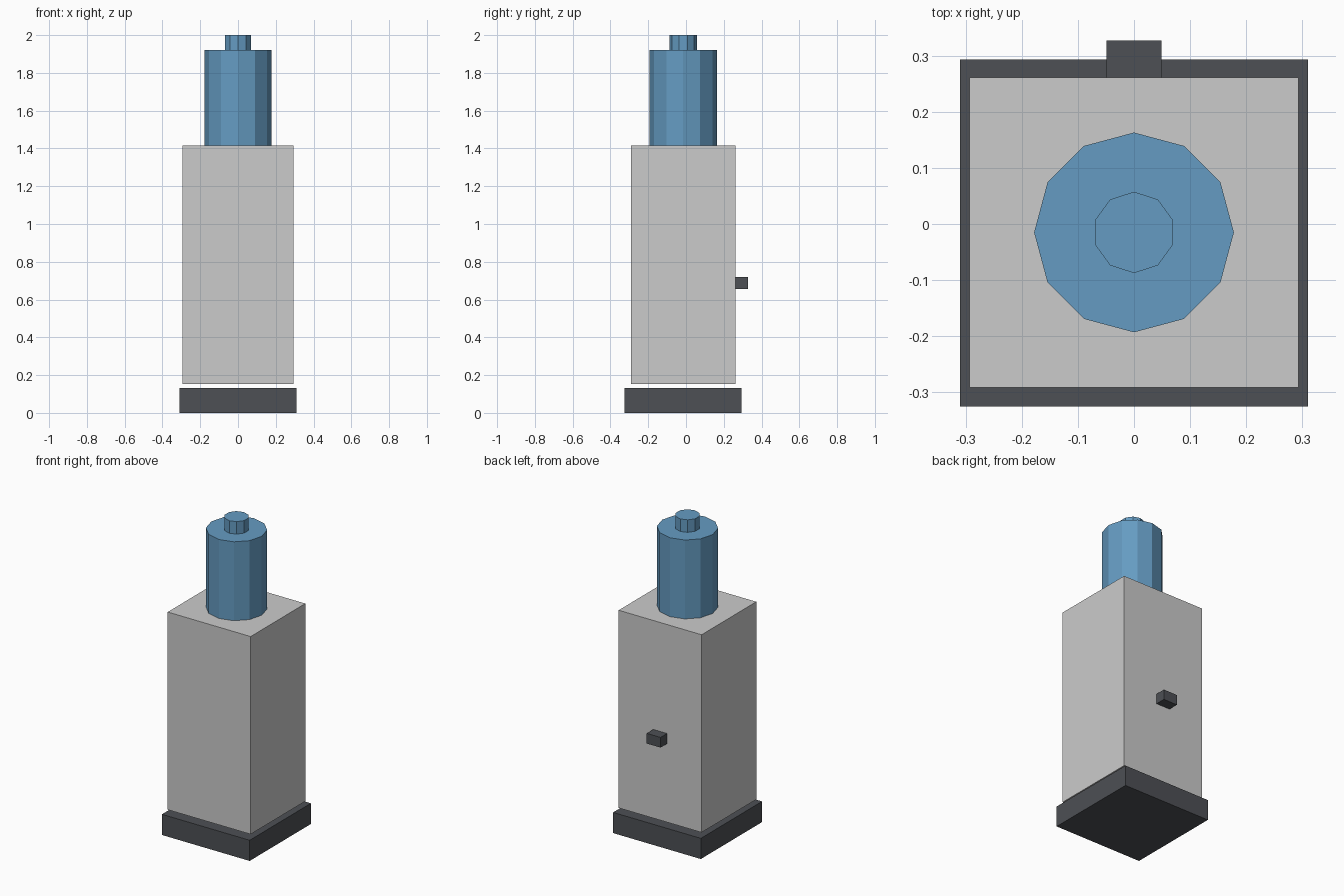
import bpy

if "Cube" in bpy.data.objects:
    bpy.data.objects.remove(bpy.data.objects["Cube"])


def paint(name, rgb):
    m = bpy.data.materials.new(name)
    m.diffuse_color = (*rgb, 1)
    m.use_nodes = True
    m.node_tree.nodes["Principled BSDF"].inputs["Base Color"].default_value = m.diffuse_color
    return m


dark = paint("dark_grey", (0.075, 0.08, 0.09))
blue = paint("blue", (0.13, 0.33, 0.54))


def finish(name, mat):
    ob = bpy.context.object
    ob.name = name
    if mat:
        ob.data.materials.append(mat)
    return ob


def box(name, x, y, z, mat=None):
    """Axis-aligned box from (min, max) ranges."""
    bpy.ops.mesh.primitive_cube_add(
        size=1, location=[(a + b) / 2 for a, b in (x, y, z)])
    ob = finish(name, mat)
    ob.scale = [b - a for a, b in (x, y, z)]
    bpy.ops.object.transform_apply(location=False, rotation=False, scale=True)
    return ob


def prism(name, sides, r, y, z, mat):
    """Upright flat-sided cylinder with a corner facing +y."""
    bpy.ops.mesh.primitive_cylinder_add(
        vertices=sides, radius=r, depth=z[1] - z[0],
        location=(0, y, (z[0] + z[1]) / 2))
    return finish(name, mat)


# Plinth, with a small gap below the cabinet
box("base", (-0.31, 0.31), (-0.325, 0.293), (0, 0.132), dark)
# Main cabinet
box("body", (-0.293, 0.293), (-0.291, 0.261), (0.153, 1.416))
# Tap on the rear side
box("tap", (-0.049, 0.049), (0.261, 0.327), (0.655, 0.72), dark)
# Bottle and its neck
prism("bottle", 12, 0.178, -0.015, (1.416, 1.92), blue)
prism("bottle_neck", 10, 0.0725, -0.015, (1.92, 2.0), blue)
